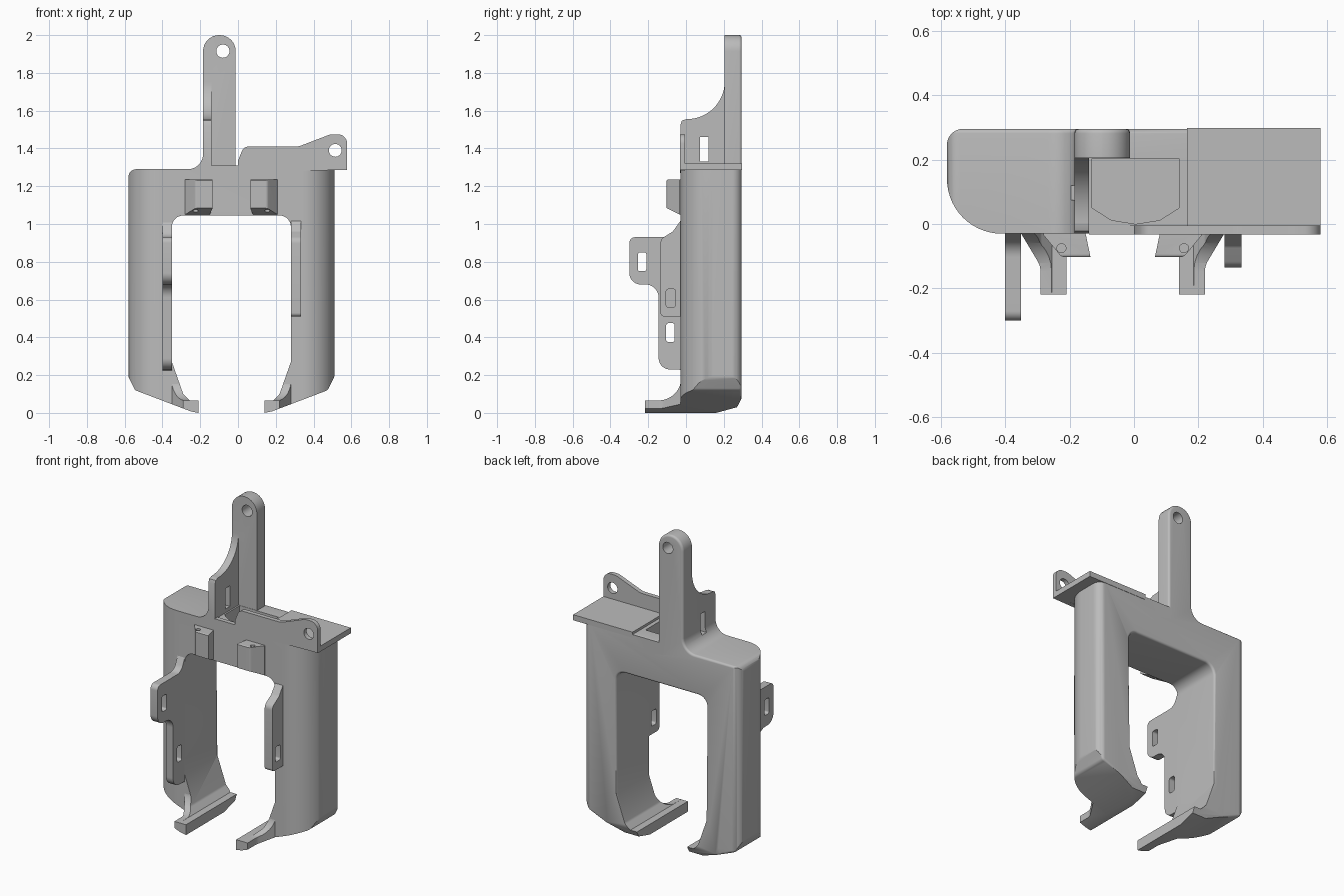
import bpy, bmesh, math
from mathutils import Vector

cube = bpy.data.objects.get("Cube")
if cube:
    bpy.data.objects.remove(cube, do_unlink=True)

grey = bpy.data.materials.new("plain_grey")
grey.use_nodes = True
COLOR = (0.5, 0.5, 0.5, 1)
grey.diffuse_color = COLOR
for node in grey.node_tree.nodes:
    if node.type == 'BSDF_PRINCIPLED':
        node.inputs["Base Color"].default_value = COLOR

MID = -0.035  # symmetry plane of the frame
BACK, FRONT = 0.295, -0.03


def rounded(pts, seg=8):
    """Outline from (a, b[, radius]) corners with circular fillets."""
    out = []
    for i, p in enumerate(pts):
        c = Vector(p[:2])
        r = p[2] if len(p) > 2 else 0
        if not r:
            out.append(c)
            continue
        d1 = (Vector(pts[i - 1][:2]) - c).normalized()
        d2 = (Vector(pts[(i + 1) % len(pts)][:2]) - c).normalized()
        half = d1.angle(d2) / 2
        centre = c + (d1 + d2).normalized() * (r / math.sin(half))
        s = c + d1 * (r / math.tan(half)) - centre
        e = c + d2 * (r / math.tan(half)) - centre
        a0, a1 = math.atan2(s.y, s.x), math.atan2(e.y, e.x)
        da = (a1 - a0 + math.pi) % (2 * math.pi) - math.pi
        for k in range(seg + 1):
            a = a0 + da * k / seg
            out.append(centre + Vector((math.cos(a), math.sin(a))) * r)
    return out


def mirror(pts):
    return [(2 * MID - p[0],) + tuple(p[1:]) for p in reversed(pts)]


def prism(name, pts, axis, lo, hi, bevel_rule=None, seg=8):
    """Extrude a rounded outline along an axis."""
    place = {'x': lambda p, t: (t, p[0], p[1]),
             'y': lambda p, t: (p[0], t, p[1]),
             'z': lambda p, t: (p[0], p[1], t)}[axis]
    outline = rounded(pts, seg)
    bm = bmesh.new()
    ends = [[bm.verts.new(place(p, t)) for p in outline] for t in (lo, hi)]
    n = len(outline)
    for ring in ends:
        bm.faces.new(ring)
    for i in range(n):
        j = (i + 1) % n
        bm.faces.new((ends[0][i], ends[0][j], ends[1][j], ends[1][i]))
    bmesh.ops.recalc_face_normals(bm, faces=bm.faces)
    if bevel_rule:
        edges = [e for e in bm.edges if all(bevel_rule(v.co) for v in e.verts)]
        bmesh.ops.bevel(bm, geom=edges, offset=0.03, segments=5, profile=0.5,
                        affect='EDGES', clamp_overlap=True)
    mesh = bpy.data.meshes.new(name)
    bm.to_mesh(mesh)
    bm.free()
    mesh.materials.append(grey)
    ob = bpy.data.objects.new(name, mesh)
    bpy.context.collection.objects.link(ob)
    return ob


def rect(a0, a1, b0, b1, r=0):
    return [(a0, b0, r), (a1, b0, r), (a1, b1, r), (a0, b1, r)]


def disc(a, b, r):
    return rect(a - r, a + r, b - r, b + r, r * 0.999)


def combine(ob, tool, op='DIFFERENCE'):
    mod = ob.modifiers.new("cut", 'BOOLEAN')
    mod.operation, mod.solver, mod.object = op, 'EXACT', tool
    bpy.context.view_layer.objects.active = ob
    bpy.ops.object.modifier_apply(modifier=mod.name)
    bpy.data.objects.remove(tool, do_unlink=True)


# Frame: two legs, bridge and tall arm from one front outline
leg = [(-0.35, 1.045, 0.06), (-0.35, 0.27), (-0.29, 0.10, 0.03), (-0.255, 0.065),
       (-0.21, 0.065), (-0.21, 0), (-0.25, 0.008), (-0.545, 0.12, 0.03), (-0.58, 0.19, 0.03)]
arm = [(-0.58, 1.29, 0.04), (-0.185, 1.29, 0.08), (-0.185, 2, 0.085),
       (-0.012, 2, 0.085), (-0.012, 1.305), (0.51, 1.305)]
frame = prism("frame", leg + arm + mirror(leg), 'y', FRONT, BACK,
              lambda c: c.y > BACK - 0.001 and c.z > 0.11)

# Rounded plan of the outer legs
plan = [(-0.58, FRONT, 0.17), (-0.58, BACK, 0.05)]
combine(frame, prism("plan", plan + mirror(plan), 'z', -0.1, 2.1, seg=14), 'INTERSECT')

# Square deck edge behind the pocket
combine(frame, prism("deck", rect(-0.03, 0.2, 0.22, BACK), 'z', 1.23, 1.304), 'UNION')

# Cut the arm back, leaving the curved web on its side
web_cut = [(-0.1, 1.52), (-0.031, 1.52), (-0.022, 1.547), (0, 1.555),
           (0.205, 1.555, 0.2), (0.205, 2.1), (-0.1, 2.1)]
pocket = [(-0.13, 0.203), (-0.13, 0.05), (-0.07, 0.012), (0.005, 0),
          (0.08, 0.012), (0.14, 0.05), (0.14, 0.203)]
heel = [(0.16, -0.1), (0.16, 0), (0.27, 0.03), (0.296, 0.08), (0.4, 0.08), (0.4, -0.1)]
combine(frame, prism("arm_cut", rect(-0.14, 0.05, -0.1, 0.205), 'z', 1.306, 2.1))
combine(frame, prism("web_cut", web_cut, 'x', -0.3, -0.1, seg=14))
combine(frame, prism("pocket_cut", pocket, 'z', 1.17, 1.4))
combine(frame, prism("heel_cut", heel, 'x', -1, 1))
combine(frame, prism("web_slot", rect(0.075, 0.12, 1.33, 1.46), 'x', -0.3, -0.1))
combine(frame, prism("arm_hole", disc(-0.08, 1.915, 0.035), 'y', 0.1, 0.4))

# Top plate over the left leg, with its upright front lip
prism("top_plate", rect(0.165, 0.578, FRONT, 0.297), 'z', 1.285, 1.32)
lip_outline = [(-0.14, 1.27), (-0.14, 1.31), (0, 1.31), (0, 1.335), (0.03, 1.41, 0.04),
               (0.32, 1.41, 0.1), (0.49, 1.475, 0.08), (0.578, 1.475, 0.05), (0.578, 1.287)]
lip = prism("front_lip", lip_outline, 'y', FRONT - 0.002, -0.004)
combine(lip, prism("lip_hole", disc(0.515, 1.39, 0.034), 'y', -0.2, 0.2))

# Side flanges with slots
right_flange = [(0, 1.04), (-0.02, 1.03, 0.02), (-0.065, 0.93, 0.06), (-0.3, 0.93, 0.03),
                (-0.3, 0.68, 0.06), (-0.145, 0.68, 0.07), (-0.145, 0.23, 0.06),
                (-0.03, 0.23, 0.015), (-0.02, 0.2), (0, 0.2)]
left_flange = [(0, 1.04), (-0.02, 1.03, 0.02), (-0.07, 0.96, 0.03), (-0.135, 0.92, 0.04),
               (-0.135, 0.51, 0.02), (0, 0.51)]
flanges = (
    ("right_flange", right_flange, -0.4, -0.3505, ((-0.255, -0.21, 0.75, 0.85), (-0.105, -0.06, 0.375, 0.475))),
    ("left_flange", left_flange, 0.2805, 0.334, ((-0.105, -0.055, 0.56, 0.655),)))
for name, outline, lo, hi, slots in flanges:
    flange = prism(name, outline, 'x', lo, hi)
    for slot in slots:
        combine(flange, prism("slot", rect(*slot, 0.012), 'x', -1, 1))

# Clips on the bridge and toes under the legs, one of each per side
clip_plan = [(-0.15, -0.02), (-0.15, -0.03), (-0.135, -0.102), (-0.225, -0.102, 0.02),
             (-0.28, -0.035), (-0.28, -0.02)]
clip_side = [(0, 1.05), (-0.035, 1.05), (-0.105, 1.085), (-0.105, 1.235, 0.012), (0, 1.235)]
toe_plan = [(-0.4, -0.02), (-0.4, FRONT), (-0.35, FRONT), (-0.29, -0.13, 0.06),
            (-0.29, -0.218), (-0.21, -0.218), (-0.21, -0.02)]
toe_side = [(-0.218, -0.1), (-0.218, 0.065), (-0.025, 0.067, 0.12), (-0.025, 0.23),
            (0, 0.23), (0, -0.1)]
toe_front = [(-0.35, 0.3)] + leg[1:] + [(-0.58, 0.3)]
for side, flip in (("right", list), ("left", mirror)):
    clip = prism(side + "_clip", flip(clip_plan), 'z', 1, 1.3)
    combine(clip, prism("clip_side", clip_side, 'x', -1, 1), 'INTERSECT')
    x = flip([(-0.225, -0.075)])[0][0]
    combine(clip, prism("clip_hole", disc(x, -0.075, 0.014), 'z', 0.9, 1.4))
    toe = prism(side + "_toe", flip(toe_plan), 'z', -0.05, 0.3)
    combine(toe, prism("toe_side", toe_side, 'x', -1, 1), 'INTERSECT')
    combine(toe, prism("toe_front", flip(toe_front), 'y', -0.4, 0.1), 'INTERSECT')

# Smooth shading on curved surfaces, crisp edges elsewhere
bpy.ops.object.select_all(action='DESELECT')
for ob in bpy.context.collection.objects:
    if ob.type == 'MESH' and grey.name in ob.data.materials:
        ob.select_set(True)
        bpy.context.view_layer.objects.active = ob
bpy.ops.object.shade_smooth_by_angle(angle=math.radians(30))
